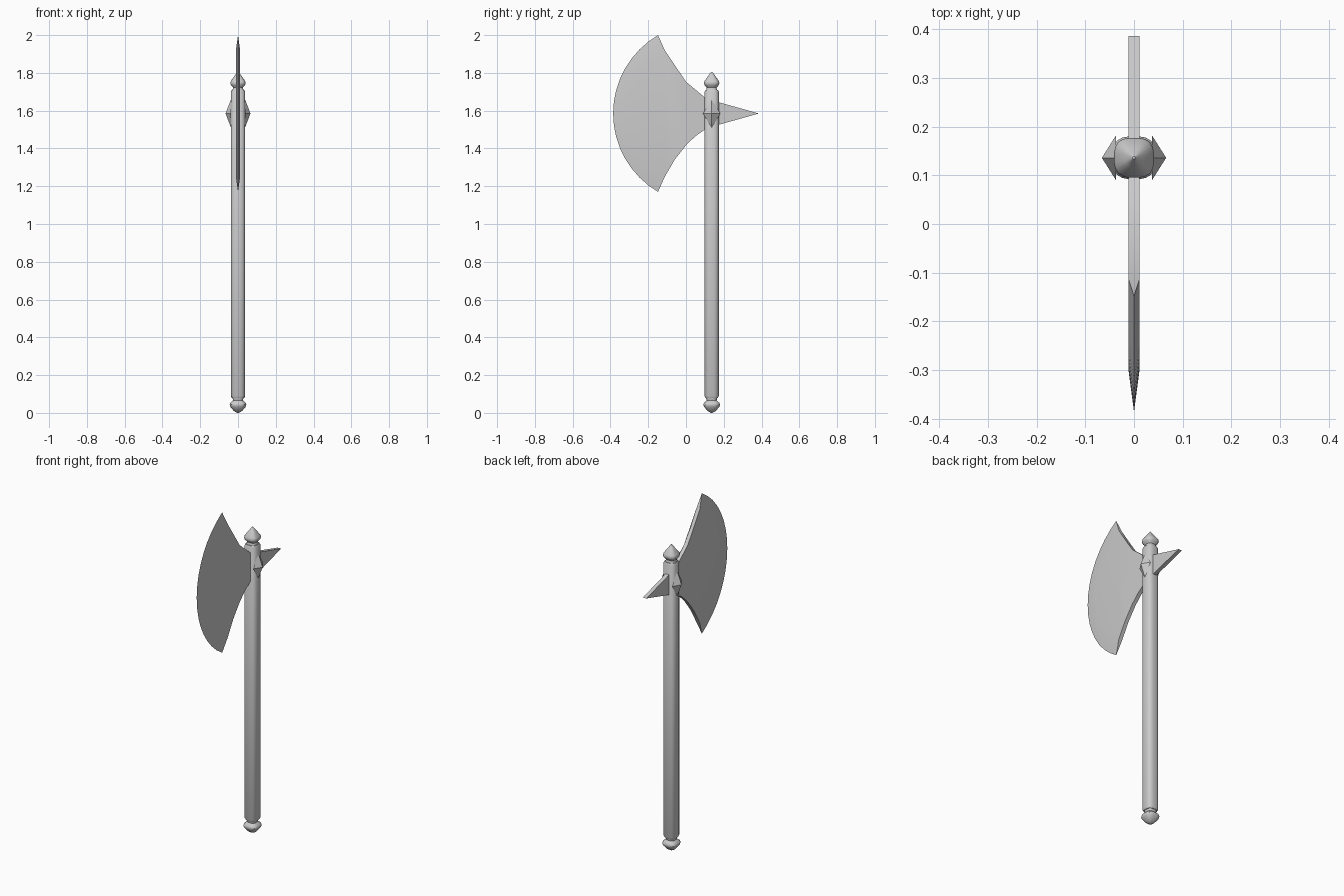
import bpy, bmesh, math
from mathutils import Vector

if "Cube" in bpy.data.objects:
    bpy.data.objects.remove(bpy.data.objects["Cube"])

SHAFT_Y, HEAD_Z, T = 0.136, 1.585, 0.0115


def make_object(name, bm, smooth=None):
    bmesh.ops.remove_doubles(bm, verts=bm.verts, dist=1e-5)
    bmesh.ops.recalc_face_normals(bm, faces=bm.faces)
    mesh = bpy.data.meshes.new(name)
    bm.to_mesh(mesh)
    bm.free()
    ob = bpy.data.objects.new(name, mesh)
    bpy.context.collection.objects.link(ob)
    if smooth:
        bpy.ops.object.select_all(action='DESELECT')
        ob.select_set(True)
        bpy.context.view_layer.objects.active = ob
        bpy.ops.object.shade_smooth_by_angle(angle=math.radians(smooth))
    return ob


def rounded_square(r, z, n=24, power=3.0):
    pts = []
    for i in range(n):
        a = 2 * math.pi * i / n
        c, s = math.cos(a), math.sin(a)
        k = r / (abs(c) ** power + abs(s) ** power) ** (1 / power)
        pts.append((c * k, SHAFT_Y + s * k, z))
    return pts


def turned(name, profile):
    """Stack rounded-square sections given as (radius, z)."""
    bm = bmesh.new()
    rings = [[bm.verts.new(p) for p in rounded_square(r, z)] for r, z in profile]
    for a, b in zip(rings, rings[1:]):
        for i in range(len(a)):
            j = (i + 1) % len(a)
            bm.faces.new((a[i], a[j], b[j], b[i]))
    bm.faces.new(rings[0])
    bm.faces.new(rings[-1])
    return make_object(name, bm, 35)


# Handle with turned ends
turned("shaft", [(0.033, 0.079), (0.038, 0.09), (0.038, 1.7), (0.033, 1.709)])
turned("pommel", [(0.004, 0.0), (0.022, 0.01), (0.041, 0.033), (0.044, 0.044),
                  (0.041, 0.053), (0.026, 0.066), (0.03, 0.082)])
turned("finial", [(0.03, 1.704), (0.026, 1.722), (0.038, 1.736), (0.041, 1.746),
                  (0.038, 1.757), (0.018, 1.785), (0.003, 1.806)])


# Axe blade: concentric edge and bevel arcs, concave back, thin cutting edge
def arc(radius, half_angle, n):
    cy = 0.095
    return [Vector((0, cy - radius * math.cos(a), HEAD_Z + radius * math.sin(a)))
            for a in (half_angle * (1 - 2 * i / n) for i in range(n + 1))]


N = 16
edge = arc(0.481, math.asin(0.415 / 0.481), N)
bevel = arc(0.394, math.asin(0.335 / 0.394), N)
back = [(-0.115, 0.335), (-0.06, 0.245), (0.0, 0.168), (0.05, 0.12), (0.1, 0.085), (0.136, 0.07)]
bm = bmesh.new()
outer = [bm.verts.new(p) for p in edge]
for x in (-T, T):
    inner = [bm.verts.new((x, p.y, p.z)) for p in bevel]
    for i in range(N):
        bm.faces.new((outer[i], outer[i + 1], inner[i + 1], inner[i]))
    up = [inner[0]] + [bm.verts.new((x, y, HEAD_Z + h)) for y, h in back[1:]]
    low = [inner[-1]] + [bm.verts.new((x, y, HEAD_Z - h)) for y, h in back[1:]]
    bm.faces.new(inner[::-1] + up[1:] + low[:0:-1])
    if x < 0:
        first = (up, low)
    else:
        for A, B, tip in ((first[0], up, outer[0]), (first[1], low, outer[-1])):
            bm.faces.new((tip, A[0], B[0]))
            for i in range(len(A) - 1):
                bm.faces.new((A[i], A[i + 1], B[i + 1], B[i]))
        bm.faces.new((first[0][-1], up[-1], low[-1], first[1][-1]))
bmesh.ops.triangulate(bm, faces=[f for f in bm.faces if len(f.verts) > 4])
make_object("blade", bm, 12)

# Rear spike: a flat triangular wedge
bm = bmesh.new()
tri = [(0.136, 0.07), (0.386, 0.0), (0.136, -0.07)]
base = bm.faces.new([bm.verts.new((-T, y, HEAD_Z + h)) for y, h in tri])
ext = bmesh.ops.extrude_face_region(bm, geom=[base])
bmesh.ops.translate(bm, vec=(2 * T, 0, 0),
                    verts=[v for v in ext["geom"] if isinstance(v, bmesh.types.BMVert)])
make_object("rear_spike", bm)

# Pyramid studs on both sides of the head
for side, label in ((-1, "left"), (1, "right")):
    bm = bmesh.new()
    tip = bm.verts.new((side * 0.066, SHAFT_Y, HEAD_Z))
    rim = [bm.verts.new((side * 0.037, SHAFT_Y + y, HEAD_Z + h))
           for y, h in ((0.046, 0), (0, 0.076), (-0.046, 0), (0, -0.076))]
    for i in range(4):
        bm.faces.new((tip, rim[i], rim[(i + 1) % 4]))
    bm.faces.new(rim)
    make_object(label + "_stud", bm)
